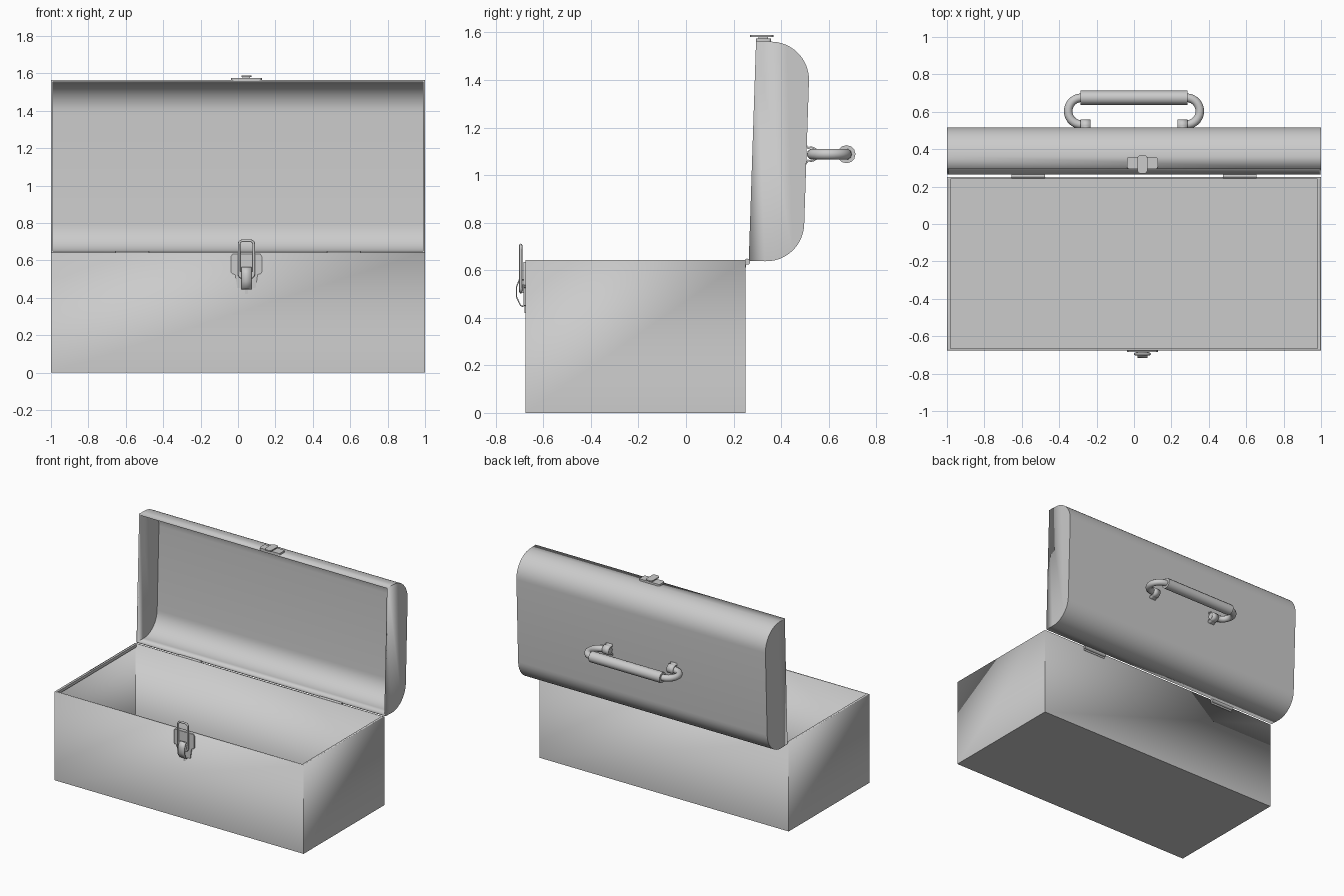
import bpy, bmesh
from math import sin, cos, pi, radians

if "Cube" in bpy.data.objects:
    bpy.data.objects.remove(bpy.data.objects["Cube"])

CX = 0.045  # latch centre line


def finish(name, bm, smooth=35, thick=0, offset=-1):
    bmesh.ops.recalc_face_normals(bm, faces=bm.faces)
    me = bpy.data.meshes.new(name)
    bm.to_mesh(me)
    bm.free()
    ob = bpy.data.objects.new(name, me)
    bpy.context.collection.objects.link(ob)
    bpy.ops.object.select_all(action='DESELECT')
    ob.select_set(True)
    bpy.context.view_layer.objects.active = ob
    bpy.ops.object.shade_smooth_by_angle(angle=radians(smooth))
    if thick:
        m = ob.modifiers.new("thickness", 'SOLIDIFY')
        m.thickness, m.offset, m.use_even_offset = thick, offset, True
    return ob


def place(axis, p, t):
    a, b = p
    return {'x': (t, a, b), 'y': (a, t, b), 'z': (a, b, t)}[axis]


def prism(name, pts, axis, lo, hi, bottom=True, top=True, side_loop=True, **kw):
    """Extrude a 2D outline along an axis; ends and closing side are optional."""
    bm = bmesh.new()
    A = [bm.verts.new(place(axis, p, lo)) for p in pts]
    B = [bm.verts.new(place(axis, p, hi)) for p in pts]
    n = len(pts)
    for i in range(n if side_loop else n - 1):
        j = (i + 1) % n
        bm.faces.new((A[i], A[j], B[j], B[i]))
    if bottom:
        bm.faces.new(A)
    if top:
        bm.faces.new(B)
    return finish(name, bm, **kw)


def rect(x0, x1, y0, y1):
    return [(x0, y0), (x1, y0), (x1, y1), (x0, y1)]


def arc(cx, cy, r, a0, a1, n):
    return [(cx + r * cos(radians(a0 + (a1 - a0) * i / n)),
             cy + r * sin(radians(a0 + (a1 - a0) * i / n))) for i in range(n + 1)]


def rounded(x0, x1, y0, y1, r, n=4):
    return (arc(x1 - r, y1 - r, r, 0, 90, n) + arc(x0 + r, y1 - r, r, 90, 180, n)
            + arc(x0 + r, y0 + r, r, 180, 270, n) + arc(x1 - r, y0 + r, r, 270, 360, n))


def tube(name, pts, r, cyclic=False, res=3):
    cu = bpy.data.curves.new(name, 'CURVE')
    cu.dimensions = '3D'
    cu.bevel_depth, cu.bevel_resolution, cu.use_fill_caps = r, res, True
    s = cu.splines.new('POLY')
    s.points.add(len(pts) - 1)
    for p, c in zip(s.points, pts):
        p.co = (*c, 1)
    s.use_cyclic_u = cyclic
    s.use_smooth = True
    ob = bpy.data.objects.new(name, cu)
    bpy.context.collection.objects.link(ob)
    return ob


def circle(cx, cy, r, n):
    return arc(cx, cy, r, 0, 360, n)[:-1]


# open box body
prism("box_body", rect(-1, 1, -0.676, 0.25), 'z', 0, 0.643, top=False, thick=0.01)

# lid, opened just past vertical: u runs up from the hinge, v runs outward
tilt = radians(1.9)
L, D, R = 0.924, 0.228, 0.16
local = ([(0, 0)] + arc(D - R, R, R, -90, 0, 12)
         + arc(D - R, L - R, R, 0, 90, 12) + [(0, L)])
lid = [(0.264 + v * cos(tilt) + u * sin(tilt), 0.64 - v * sin(tilt) + u * cos(tilt))
       for v, u in local]
prism("lid_shell", lid, 'x', -1, 1, side_loop=False, thick=0.01)

for side, tag in ((-1, "left"), (1, "right")):
    # folded hem along the box end
    prism("box_hem_" + tag, rect(*sorted((side * 0.982, side * 0.995)), -0.67, 0.245),
          'z', 0.622, 0.643)
    # hinge barrel and leaf
    lo, hi = sorted((side * 0.475, side * 0.655))
    prism("hinge_barrel_" + tag, circle(0.257, 0.636, 0.013, 12), 'x', lo, hi)
    prism("hinge_leaf_" + tag, rect(0.248, 0.253, 0.612, 0.64), 'x', lo, hi)
    # strap that holds the handle end
    lo, hi = sorted((side * 0.233, side * 0.285))
    strap = [(0.502, 1.13)] + arc(0.526, 1.088, 0.029, 115, -115, 10) + [(0.502, 1.046)]
    prism("handle_strap_" + tag, strap, 'x', lo, hi, bottom=False, top=False,
          side_loop=False, thick=0.007, offset=0)
    # bent handle rod
    path = [(0.235, 0.531)] + arc(0.28, 0.603, 0.072, -90, 90, 14) + [(0.2, 0.675)]
    tube("handle_rod_" + tag, [(side * x, y, 1.088) for x, y in path], 0.023)

# handle grip
prism("handle_grip", circle(0, 0, 0.038, 12), 'x', -0.285, 0.285).location = (0, 0.675, 1.088)

# latch base plate on the box front
half = [(0.02, 0.45), (0.049, 0.452), (0.06, 0.525), (0.074, 0.527), (0.082, 0.537),
        (0.082, 0.622), (0.074, 0.634)]
outline = [(CX + x, z) for x, z in half] + [(CX - x, z) for x, z in reversed(half)]
prism("latch_plate", outline, 'y', -0.684, -0.672)
prism("latch_plate_tab", rect(CX - 0.008, CX + 0.008, 0.42, 0.455), 'y', -0.679, -0.672)

# bent lever, its pivot and the wire bail
lever = [(-0.684, 0.56), (-0.7, 0.562), (-0.713, 0.53), (-0.713, 0.488),
         (-0.696, 0.452), (-0.684, 0.447)]
prism("latch_lever", lever, 'x', CX - 0.026, CX + 0.026, bottom=False, top=False,
      side_loop=False, thick=0.005, offset=0, smooth=20)
prism("latch_pivot", rect(-0.701, -0.682, 0.505, 0.54), 'x', CX - 0.034, CX + 0.034)
tube("latch_bail", [(x, -0.695, z) for x, z in
                    rounded(CX - 0.039, CX + 0.039, 0.509, 0.705, 0.018)],
     0.007, cyclic=True, res=2)

# catch on the lid edge: plate, neck and hook
prism("catch_plate", rounded(CX - 0.082, CX + 0.082, 0.294, 0.358, 0.012), 'z', 1.558, 1.575)
prism("catch_neck", rect(CX - 0.02, CX + 0.02, 0.305, 0.345), 'z', 1.573, 1.584)
prism("catch_hook", rounded(CX - 0.027, CX + 0.027, 0.27, 0.368, 0.018), 'z', 1.581, 1.589)
